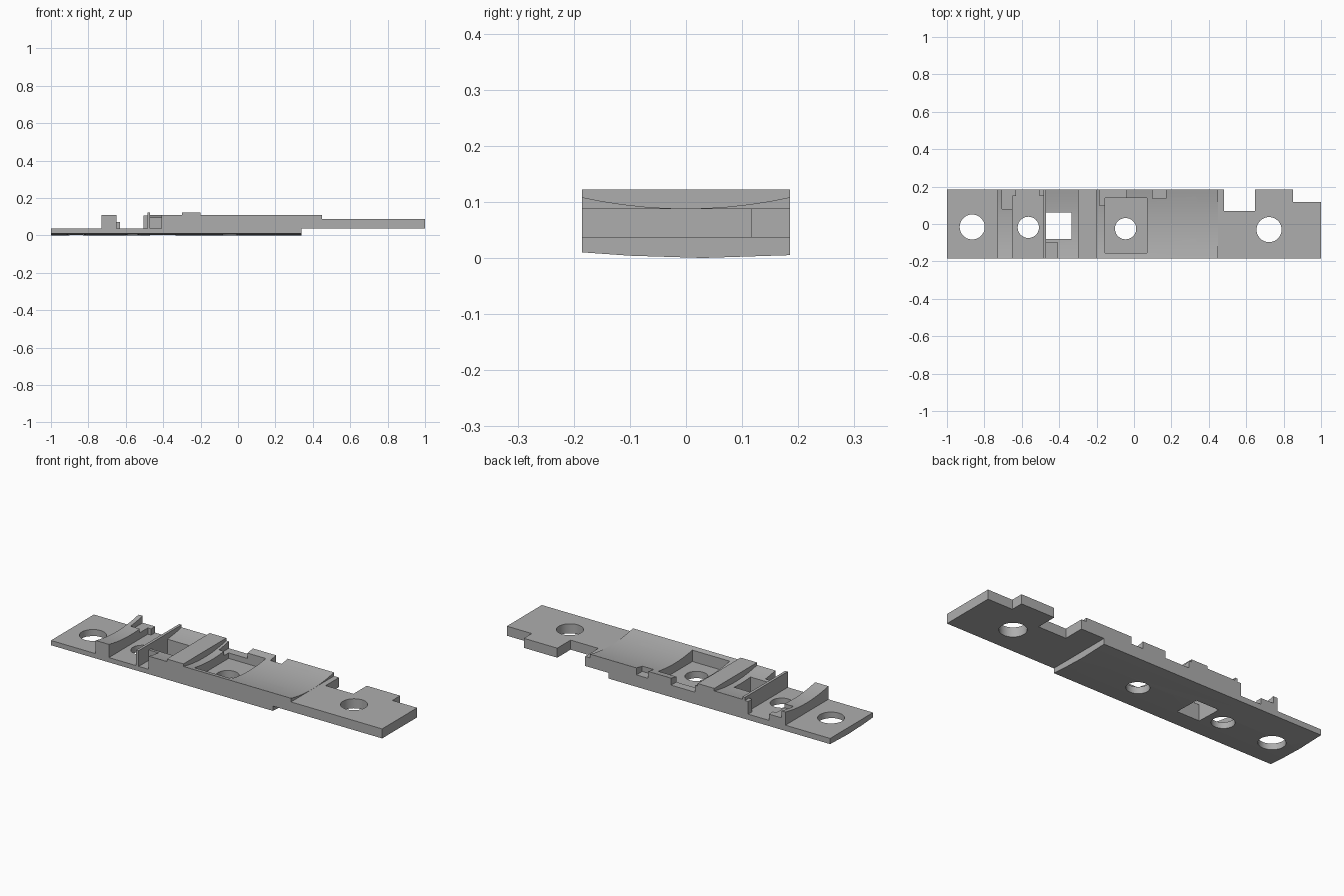
import bpy, bmesh

if "Cube" in bpy.data.objects:
    bpy.data.objects.remove(bpy.data.objects["Cube"])

HALF = 0.185      # half the width of the strip
FLOOR = 0.036     # top of the thin base
DECK = 0.088      # lowest line of the hollowed deck
SAG = 0.02        # rise of the hollow at the edges
STEPS = 10

grey = bpy.data.materials.new("mid grey")
grey.use_nodes = True
colour = (0.42, 0.42, 0.42, 1)
grey.diffuse_color = colour
grey.node_tree.nodes["Principled BSDF"].inputs["Base Color"].default_value = colour


def prism(name, profile, x0, x1):
    """Extrude a (y, z) profile along x."""
    bm = bmesh.new()
    face = bm.faces.new([bm.verts.new((x0, y, z)) for y, z in profile])
    ext = bmesh.ops.extrude_face_region(bm, geom=[face])
    moved = [v for v in ext["geom"] if isinstance(v, bmesh.types.BMVert)]
    bmesh.ops.translate(bm, vec=(x1 - x0, 0, 0), verts=moved)
    bmesh.ops.recalc_face_normals(bm, faces=bm.faces)
    mesh = bpy.data.meshes.new(name)
    bm.to_mesh(mesh)
    bm.free()
    mesh.materials.append(grey)
    obj = bpy.data.objects.new(name, mesh)
    bpy.context.collection.objects.link(obj)
    return obj


def box(name, x0, x1, y0, y1, z0, z1):
    return prism(name, [(y0, z0), (y1, z0), (y1, z1), (y0, z1)], x0, x1)


def hollow(name, x0, x1, z0):
    """Block whose top is a shallow trough running along x."""
    ys = [HALF - 2 * HALF * i / STEPS for i in range(STEPS + 1)]
    top = [(y, DECK + SAG * (y / HALF) ** 2) for y in ys]
    return prism(name, [(-HALF, z0), (HALF, z0)] + top, x0, x1)


def drill(name, x, y, r):
    bpy.ops.mesh.primitive_cylinder_add(vertices=40, radius=r, depth=1, location=(x, y, 0))
    obj = bpy.context.object
    obj.name = name
    obj.data.materials.append(grey)
    return obj


def combine(target, parts, operation):
    """Join or cut the parts, keep the result and drop the helpers."""
    for part in parts:
        part.hide_render = True
        mod = target.modifiers.new(part.name, "BOOLEAN")
        mod.operation = operation
        mod.solver = "EXACT"
        mod.object = part
        bpy.context.view_layer.update()
        graph = bpy.context.evaluated_depsgraph_get()
        mesh = bpy.data.meshes.new_from_object(target.evaluated_get(graph))
        target.modifiers.clear()
        target.data = mesh
        bpy.data.objects.remove(part)


# Thin base with a slightly bowed underside
plate = prism("mounting_strip", [(-HALF, 0.01), (-0.1, 0.004), (0.03, 0), (HALF, 0.005),
                                 (HALF, FLOOR), (-HALF, FLOOR)], -1, 0.34)

# Hollowed deck, with the front gap and back notches cut before joining
deck = hollow("deck", -0.475, 0.34, 0.02)
combine(deck, [
    box("front_gap", -0.47, -0.41, -0.3, -0.1, FLOOR, 1),
    box("pocket", -0.155, 0.07, -0.155, 0.14, 0.04, 1),
    box("back_notch_narrow", -0.185, -0.155, 0.1, 0.3, 0.07, 1),
    box("back_notch_wide", -0.16, -0.04, 0.14, 0.3, 0.07, 1),
    box("back_notch_small", 0.1, 0.17, 0.135, 0.3, 0.07, 1),
], "DIFFERENCE")

# Curved end block with a lowered ledge at the back
end_block = hollow("end_block", -0.73, -0.65, 0.02)
combine(end_block, [box("ledge_cut", -0.705, -0.6, 0.08, 0.3, 0.07, 1)], "DIFFERENCE")

combine(plate, [
    deck,
    end_block,
    hollow("deck_tail", 0.33, 0.45, FLOOR),
    box("raised_tongue", 0.32, 1, -HALF, HALF, FLOOR, DECK),
    box("ledge_foot", -0.66, -0.63, 0.15, HALF, 0.02, 0.07),
    box("thin_wall", -0.485, -0.47, -HALF, HALF, 0.02, 0.122),
    box("wall_rib", -0.505, -0.48, 0.15, HALF, 0.02, 0.105),
    box("flat_ridge", -0.3, -0.2, -HALF, HALF, 0.05, 0.122),
], "UNION")

# Through holes, window and outline notches
combine(plate, [
    drill("end_hole", -0.865, -0.016, 0.067),
    drill("trough_hole", -0.565, -0.018, 0.057),
    drill("pocket_hole", -0.045, -0.025, 0.057),
    drill("tongue_hole", 0.722, -0.03, 0.067),
    box("window", -0.47, -0.333, -0.08, 0.062, -1, 1),
    box("side_notch", 0.48, 0.648, 0.07, 0.3, -1, 1),
    box("corner_notch", 0.85, 1.1, 0.117, 0.3, -1, 1),
], "DIFFERENCE")

# Smooth the troughs and hole walls, keep the other edges sharp
bpy.ops.object.select_all(action="DESELECT")
plate.select_set(True)
bpy.context.view_layer.objects.active = plate
bpy.ops.object.shade_smooth_by_angle(angle=0.4)
